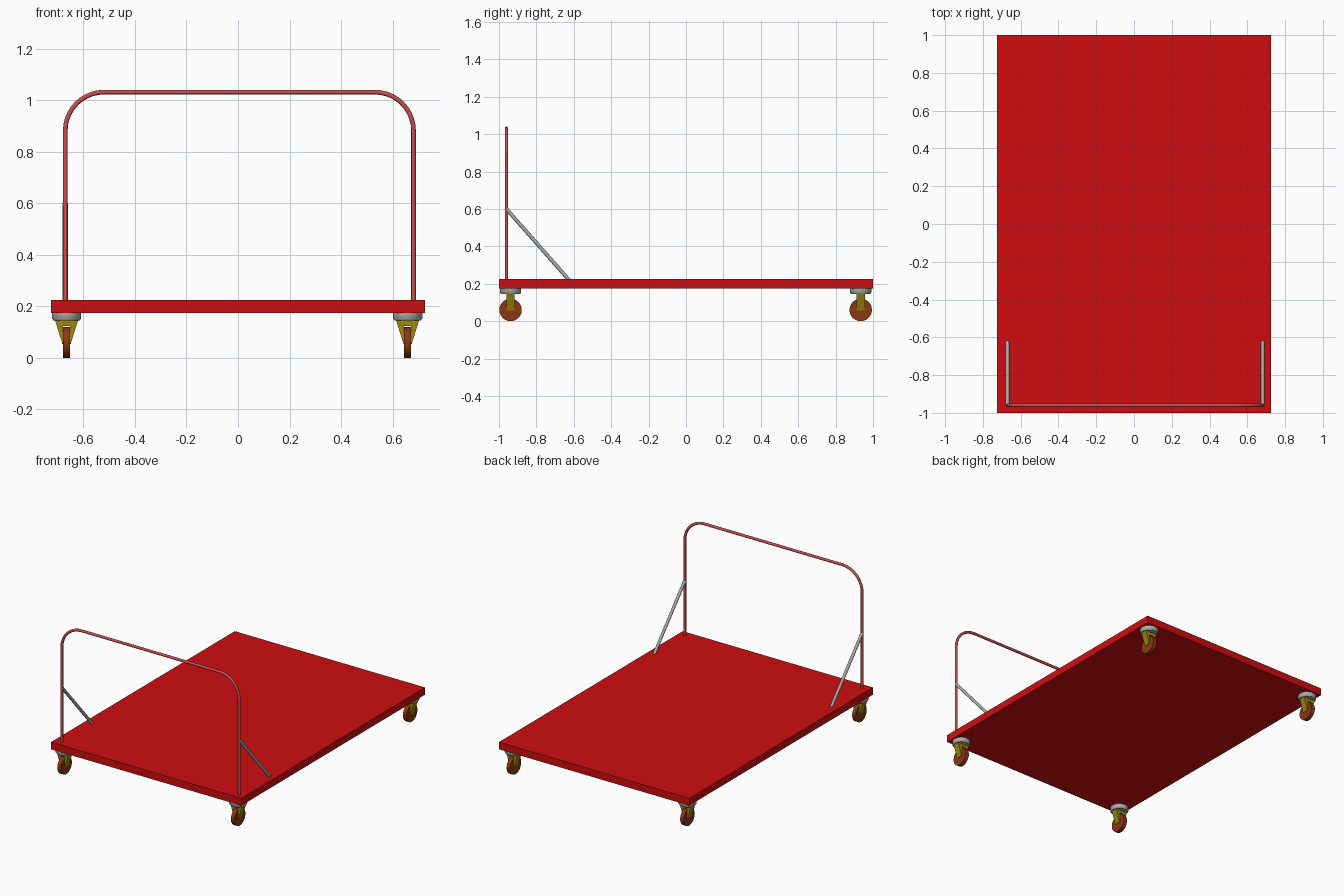
import bpy, bmesh, math
from mathutils import Vector

if "Cube" in bpy.data.objects:
    bpy.data.objects.remove(bpy.data.objects["Cube"])


def material(name, rgb):
    m = bpy.data.materials.new(name)
    m.diffuse_color = (*rgb, 1)
    m.use_nodes = True
    m.node_tree.nodes["Principled BSDF"].inputs["Base Color"].default_value = m.diffuse_color
    return m


RED = material("platform red", (0.62, 0.004, 0.005))
RAIL = material("rail red", (0.58, 0.075, 0.08))
GREY = material("grey metal", (0.40, 0.42, 0.39))
YELLOW = material("fork yellow", (0.33, 0.25, 0.005))
BROWN = material("wheel brown", (0.26, 0.04, 0.006))


def finish(bm, name, mat, smooth=False):
    bmesh.ops.recalc_face_normals(bm, faces=bm.faces[:])
    me = bpy.data.meshes.new(name)
    bm.to_mesh(me)
    bm.free()
    me.materials.append(mat)
    ob = bpy.data.objects.new(name, me)
    bpy.context.collection.objects.link(ob)
    if smooth:
        bpy.ops.object.select_all(action='DESELECT')
        ob.select_set(True)
        bpy.context.view_layer.objects.active = ob
        bpy.ops.object.shade_smooth_by_angle(angle=math.radians(40))
    return ob


def lathe(name, mat, profile, centre, axis, sides, smooth):
    """Closed solid of revolution; profile is (radius, height along axis)."""
    bm = bmesh.new()
    rot = Vector((0, 0, 1)).rotation_difference(Vector(axis))
    rings = []
    for r, h in profile:
        ring = []
        for i in range(sides):
            a = 2 * math.pi * (i + 0.5) / sides
            p = Vector((r * math.cos(a), r * math.sin(a), h))
            ring.append(bm.verts.new(rot @ p + Vector(centre)))
        rings.append(ring)
    for a, b in zip(rings, rings[1:]):
        for i in range(sides):
            j = (i + 1) % sides
            bm.faces.new((a[i], a[j], b[j], b[i]))
    bm.faces.new(rings[0])
    bm.faces.new(rings[-1])
    return finish(bm, name, mat, smooth)


def tube(name, mat, path, radius, sides=12):
    """Round tube swept along a path lying in a plane that contains z."""
    bm = bmesh.new()
    pts = [Vector(p) for p in path]
    normal = Vector((0, 1, 0)) if len(pts) > 2 else Vector((1, 0, 0))
    rings = []
    for k, p in enumerate(pts):
        t = (pts[min(k + 1, len(pts) - 1)] - pts[max(k - 1, 0)]).normalized()
        side = t.cross(normal)
        rings.append([bm.verts.new(p + radius * (math.cos(a) * side + math.sin(a) * normal))
                      for a in (2 * math.pi * i / sides for i in range(sides))])
    for a, b in zip(rings, rings[1:]):
        for i in range(sides):
            j = (i + 1) % sides
            bm.faces.new((a[i], a[j], b[j], b[i]))
    bm.faces.new(rings[0])
    bm.faces.new(rings[-1])
    return finish(bm, name, mat, True)


# Flat platform
bm = bmesh.new()
bmesh.ops.create_cube(bm, size=1)
bmesh.ops.scale(bm, vec=(1.45, 2.0, 0.05), verts=bm.verts)
bmesh.ops.translate(bm, vec=(0, 0, 0.2), verts=bm.verts)
finish(bm, "platform", RED)

# Push rail with rounded corners
LEFT, RIGHT, TOP, BEND, RAIL_Y, R = -0.67, 0.681, 1.031, 0.15, -0.96, 0.009
path = [(LEFT, RAIL_Y, 0.21)]
for cx, start in ((LEFT + BEND, 180), (RIGHT - BEND, 90)):
    for i in range(11):
        a = math.radians(start - 9 * i)
        path.append((cx + BEND * math.cos(a), RAIL_Y, TOP - BEND + BEND * math.sin(a)))
path.append((RIGHT, RAIL_Y, 0.21))
tube("push_rail", RAIL, path, R)

# Diagonal braces
for side, x in (("left", LEFT), ("right", RIGHT)):
    tube(side + "_brace", GREY, [(x, RAIL_Y, 0.6), (x, -0.622, 0.216)], R + 0.001)


# Casters: swivel plate, forked yoke and wheel
def caster(label, x, y):
    lathe(label + "_swivel_plate", GREY, [(0.052, 0.145), (0.058, 0.153), (0.058, 0.176)],
          (x, y, 0), (0, 0, 1), 16, True)

    half = [(0.045, 0.147), (0.017, 0.058), (0.0137, 0.058), (0.0137, 0.124)]
    outline = half + [(-px, pz) for px, pz in reversed(half)]
    bm = bmesh.new()
    face = bm.faces.new([bm.verts.new((x + px, y - 0.022, pz)) for px, pz in outline])
    ext = bmesh.ops.extrude_face_region(bm, geom=[face], use_keep_orig=True)
    moved = [v for v in ext["geom"] if isinstance(v, bmesh.types.BMVert)]
    bmesh.ops.translate(bm, vec=(0, 0.044, 0), verts=moved)
    finish(bm, label + "_fork", YELLOW)

    lathe(label + "_wheel", BROWN, [(0.06, -0.0135), (0.06, 0.0135)],
          (x, y, 0.06), (1, 0, 0), 32, True)
    lathe(label + "_axle", YELLOW, [(0.008, -0.017), (0.008, 0.017)],
          (x, y, 0.062), (1, 0, 0), 10, True)


for end, y in (("front", -0.938), ("back", 0.934)):
    for side, x in (("left", -0.665), ("right", 0.658)):
        caster(end + "_" + side, x, y)
